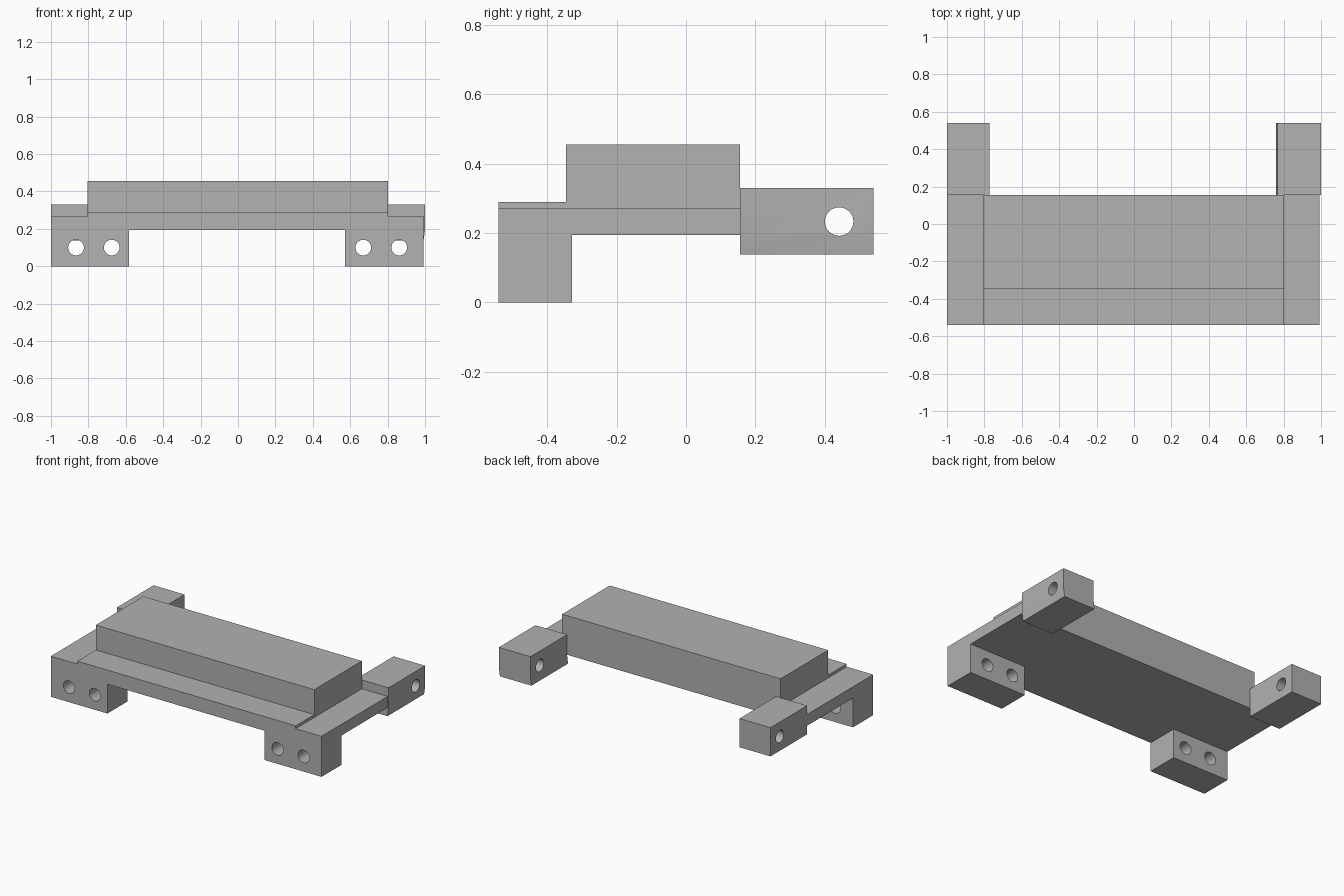
import bpy, bmesh
from mathutils import Matrix, Vector
from math import pi

old = bpy.data.objects.get("Cube")
if old:
    bpy.data.objects.remove(old, do_unlink=True)

grey = bpy.data.materials.new("plain grey")
grey.use_nodes = True
colour = (0.445, 0.445, 0.445, 1)
grey.diffuse_color = colour
grey.node_tree.nodes["Principled BSDF"].inputs["Base Color"].default_value = colour


def finish(name, bm):
    bmesh.ops.recalc_face_normals(bm, faces=bm.faces)
    mesh = bpy.data.meshes.new(name)
    bm.to_mesh(mesh)
    bm.free()
    mesh.materials.append(grey)
    obj = bpy.data.objects.new(name, mesh)
    bpy.context.collection.objects.link(obj)
    return obj


def prism(name, outline, y0, y1):
    """Extrude an (x, z) outline from y0 to y1."""
    bm = bmesh.new()
    face = bm.faces.new([bm.verts.new((x, y0, z)) for x, z in outline])
    new = bmesh.ops.extrude_face_region(bm, geom=[face])["geom"]
    verts = [v for v in new if isinstance(v, bmesh.types.BMVert)]
    bmesh.ops.translate(bm, verts=verts, vec=(0, y1 - y0, 0))
    return finish(name, bm)


def rect(x0, x1, z0, z1):
    return [(x0, z0), (x1, z0), (x1, z1), (x0, z1)]


def drill(obj, centre, axis, radius):
    """Cut a round through hole along the given axis."""
    bm = bmesh.new()
    bmesh.ops.create_cone(bm, cap_ends=True, segments=32, radius1=radius,
                          radius2=radius, depth=0.6)
    turn = Matrix.Rotation(pi / 2, 4, "Y" if axis == "X" else "X")
    bmesh.ops.transform(bm, verts=bm.verts, matrix=Matrix.Translation(Vector(centre)) @ turn)
    cutter = finish("hole_cutter", bm)
    cutter.hide_render = True
    mod = obj.modifiers.new("hole", "BOOLEAN")
    mod.operation, mod.solver, mod.object = "DIFFERENCE", "EXACT", cutter
    bpy.ops.object.select_all(action="DESELECT")
    bpy.context.view_layer.objects.active = obj
    obj.select_set(True)
    bpy.ops.object.modifier_apply(modifier=mod.name)
    bpy.data.objects.remove(cutter, do_unlink=True)
    bpy.ops.object.shade_smooth_by_angle(angle=0.6)


FRONT, BACK, END = -0.54, 0.155, 0.54
LEFT, RIGHT = -1.0, 0.993
BASE, RAIL, DECK = 0.195, 0.27, 0.289

# Deck with lowered side rails
prism("deck", [(LEFT, BASE), (RIGHT, BASE), (RIGHT, RAIL), (0.803, RAIL),
               (0.803, DECK), (-0.805, DECK), (-0.805, RAIL), (LEFT, RAIL)], FRONT, BACK)

# Raised block
prism("raised_block", rect(-0.805, 0.803, DECK, 0.455), -0.345, BACK)

# Front feet, each with two holes running front to back
for name, x0, x1, holes in (("right_foot", LEFT, -0.583, (-0.866, -0.675)),
                            ("left_foot", 0.573, RIGHT, (0.67, 0.862))):
    foot = prism(name, rect(x0, x1, 0, BASE), FRONT, -0.328)
    for x in holes:
        drill(foot, (x, -0.43, 0.1), "Y", 0.042)

# Rear lugs with a sideways hole; the left one leans in slightly at the bottom
right_lug = prism("right_lug", rect(LEFT, -0.772, 0.138, 0.329), BACK, END)
left_lug = prism("left_lug", [(0.76, 0.138), (0.992, 0.138), (1.0, BASE),
                              (1.0, 0.329), (0.767, 0.329), (0.767, BASE)], BACK, END)
drill(right_lug, (-0.88, 0.441, 0.233), "X", 0.041)
drill(left_lug, (0.88, 0.441, 0.233), "X", 0.041)
